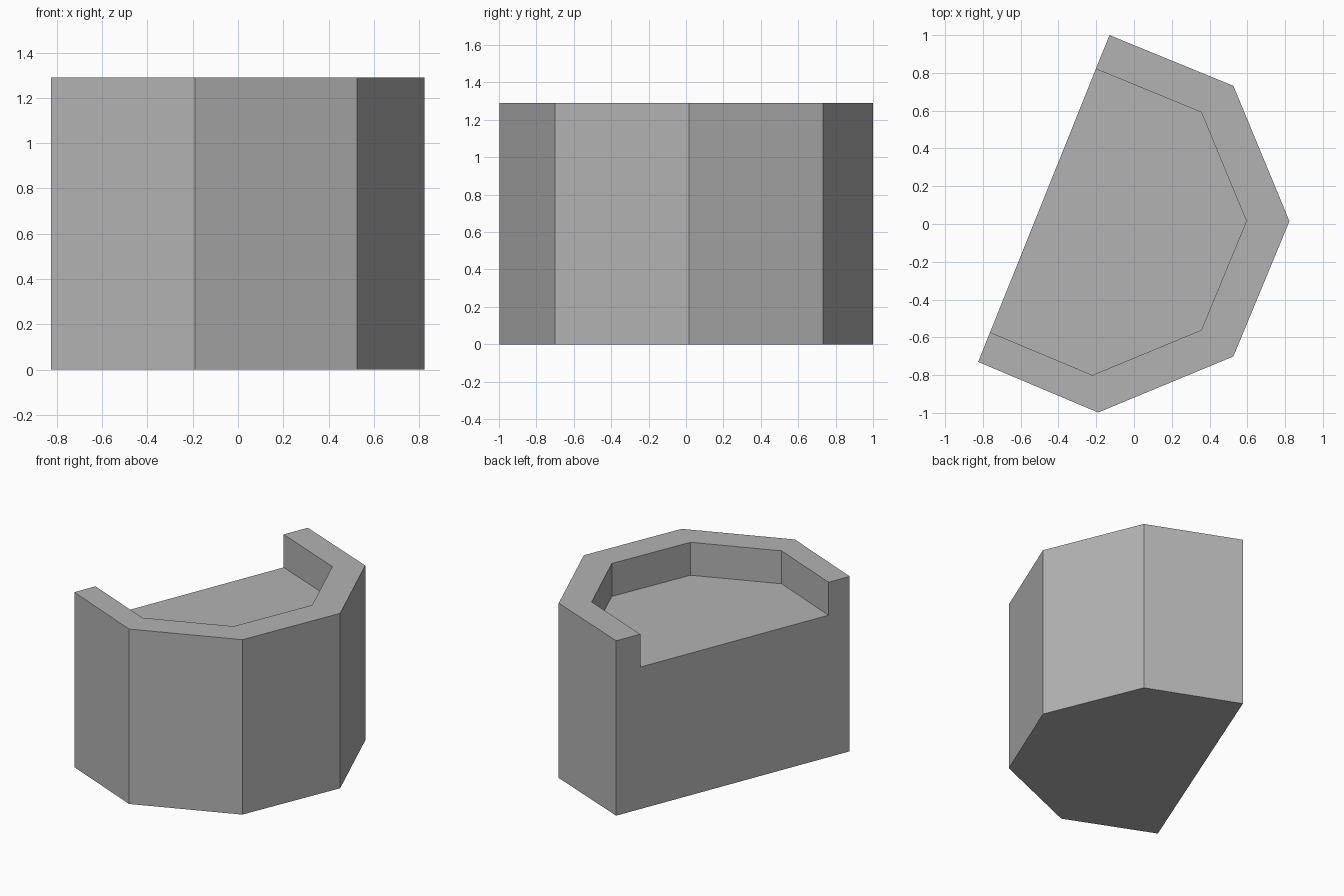
import bpy, bmesh, math

if "Cube" in bpy.data.objects:
    bpy.data.objects.remove(bpy.data.objects["Cube"])

HEIGHT, FLOOR = 1.29, 1.047


def octagon_part(cx, cy, r, start, end):
    """Four octagon corners, closed by the two points on the slanted cut."""
    corners = [(cx + r * math.cos(math.radians(a)), cy + r * math.sin(math.radians(a)))
               for a in (45, 0, -45, -90)]
    return [start] + corners + [end]


outer = octagon_part(-0.19, 0.015, 1.013, (-0.13, 1.0), (-0.825, -0.73))
inner = octagon_part(-0.22, 0.015, 0.815, (-0.202, 0.821), (-0.762, -0.573))

bm = bmesh.new()


def ring(points, z):
    return [bm.verts.new((x, y, z)) for x, y in points]


bottom, top = ring(outer, 0), ring(outer, HEIGHT)
lip, floor = ring(inner, HEIGHT), ring(inner, FLOOR)

# Outer walls, flat rim and recess walls
for a, b in ((bottom, top), (top, lip), (lip, floor)):
    for i in range(len(a) - 1):
        bm.faces.new((a[i], a[i + 1], b[i + 1], b[i]))

# Underside, recess floor and notched back wall
bm.faces.new(bottom)
bm.faces.new(floor)
bm.faces.new((bottom[0], top[0], lip[0], floor[0],
              floor[-1], lip[-1], top[-1], bottom[-1]))
bmesh.ops.recalc_face_normals(bm, faces=bm.faces)

mesh = bpy.data.meshes.new("half_octagon_platform")
bm.to_mesh(mesh)
bm.free()
grey = bpy.data.materials.new("plain grey")
grey.diffuse_color = (0.45, 0.45, 0.45, 1)
grey.use_nodes = True
grey.node_tree.nodes["Principled BSDF"].inputs["Base Color"].default_value = grey.diffuse_color
mesh.materials.append(grey)
platform = bpy.data.objects.new("half_octagon_platform", mesh)
bpy.context.collection.objects.link(platform)
